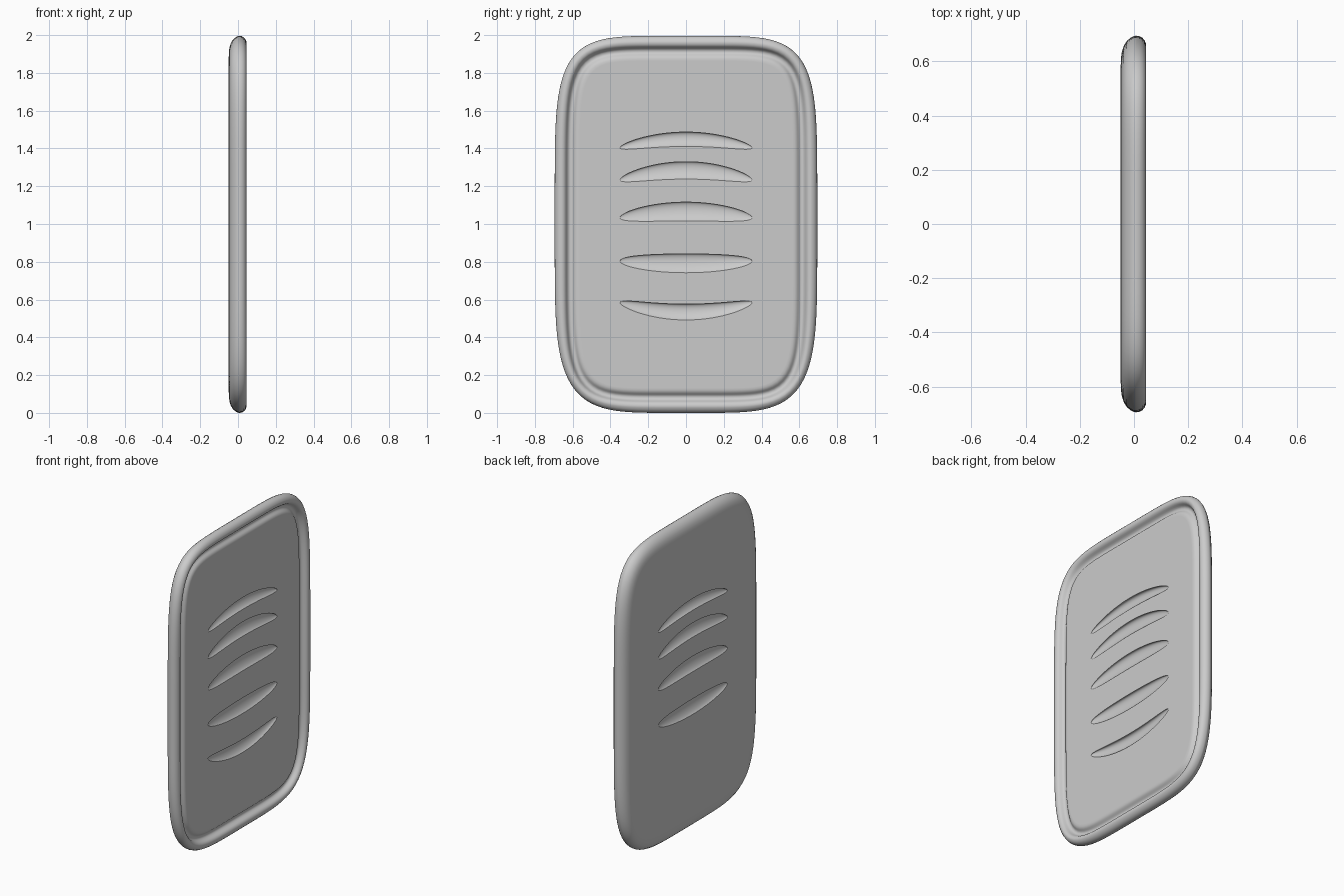
import bpy, bmesh
from math import cos, sin, pi

if "Cube" in bpy.data.objects:
    bpy.data.objects.remove(bpy.data.objects["Cube"])

SEGS = 192
A, B = 0.695, 0.998          # half width, half height
FRONT, BACK = 0.032, -0.049  # x of the two flat faces


# Rounded outline, inset by o; corners tighten as it moves inward
def outline(bm, o, x):
    a, b = A - o, B - o
    ring = []
    for i in range(SEGS):
        t = 2 * pi * i / SEGS
        c, s = cos(t), sin(t)
        n = (5.2 if s >= 0 else 4.7) + 15 * o
        r = (abs(c / a) ** n + abs(s / b) ** n) ** (-1 / n)
        ring.append(bm.verts.new((x, r * c, 1 + r * s)))
    return ring


def new_object(name, bm):
    bmesh.ops.recalc_face_normals(bm, faces=bm.faces)
    me = bpy.data.meshes.new(name)
    bm.to_mesh(me)
    bm.free()
    ob = bpy.data.objects.new(name, me)
    bpy.context.collection.objects.link(ob)
    return ob


# Panel: back edge, rounded side, rim, groove and raised centre (inset, x)
profile = [
    (0.11, BACK), (0.085, -0.0482), (0.06, -0.045), (0.038, -0.038),
    (0.02, -0.027), (0.008, -0.013), (0.001, 0.0), (0, 0.008), (0.002, 0.02),
    (0.008, 0.031), (0.017, 0.039), (0.028, 0.044), (0.036, 0.045),
    (0.045, 0.0435), (0.053, 0.039), (0.059, 0.032), (0.064, 0.023),
    (0.070, 0.015), (0.077, 0.011), (0.085, 0.010), (0.092, 0.012),
    (0.098, 0.017), (0.104, 0.023), (0.111, 0.028), (0.120, 0.031),
    (0.132, FRONT),
]
bm = bmesh.new()
rings = [outline(bm, o, x) for o, x in profile]
for r0, r1 in zip(rings, rings[1:]):
    for i in range(SEGS):
        j = (i + 1) % SEGS
        bm.faces.new((r0[i], r0[j], r1[j], r1[i]))
bm.faces.new(rings[0])
bm.faces.new(rings[-1])
panel = new_object("vented_panel", bm)

# Curved dents on both faces: (end height, bow, half width)
slots = [(1.405, 0.045, 0.038), (1.235, 0.050, 0.046), (1.035, 0.032, 0.050),
         (0.805, -0.012, 0.050), (0.585, -0.050, 0.042)]
bm = bmesh.new()
for z_end, bow, h in slots:
    for face_x, side in ((FRONT, 1), (BACK, -1)):
        verts = bmesh.ops.create_uvsphere(bm, u_segments=48, v_segments=32, radius=1)["verts"]
        for v in verts:
            # sphere poles lie along the slot; the deepest line sits near the top edge
            a, c, b = v.co
            depth = max(0, -a * side)
            v.co = (face_x + side * 0.001 + a * 0.028, 0.35 * b,
                    z_end + bow * (1 - b * b) + h * (c + 0.4 * depth))
cutter = new_object("slot_cutter", bm)
cutter.hide_render = True

cut = panel.modifiers.new("slots", "BOOLEAN")
cut.operation = "DIFFERENCE"
cut.solver = "EXACT"
cut.object = cutter
bpy.context.view_layer.objects.active = panel
panel.select_set(True)
bpy.ops.object.modifier_apply(modifier=cut.name)
bpy.data.objects.remove(cutter)

# Smooth shading with crisp slot lips and flat faces
bpy.ops.object.shade_smooth_by_angle(angle=0.6)
wn = panel.modifiers.new("face_normals", "WEIGHTED_NORMAL")
wn.keep_sharp = True

# Stand the panel on the ground
low = min(v.co.z for v in panel.data.vertices)
for v in panel.data.vertices:
    v.co.z -= low
